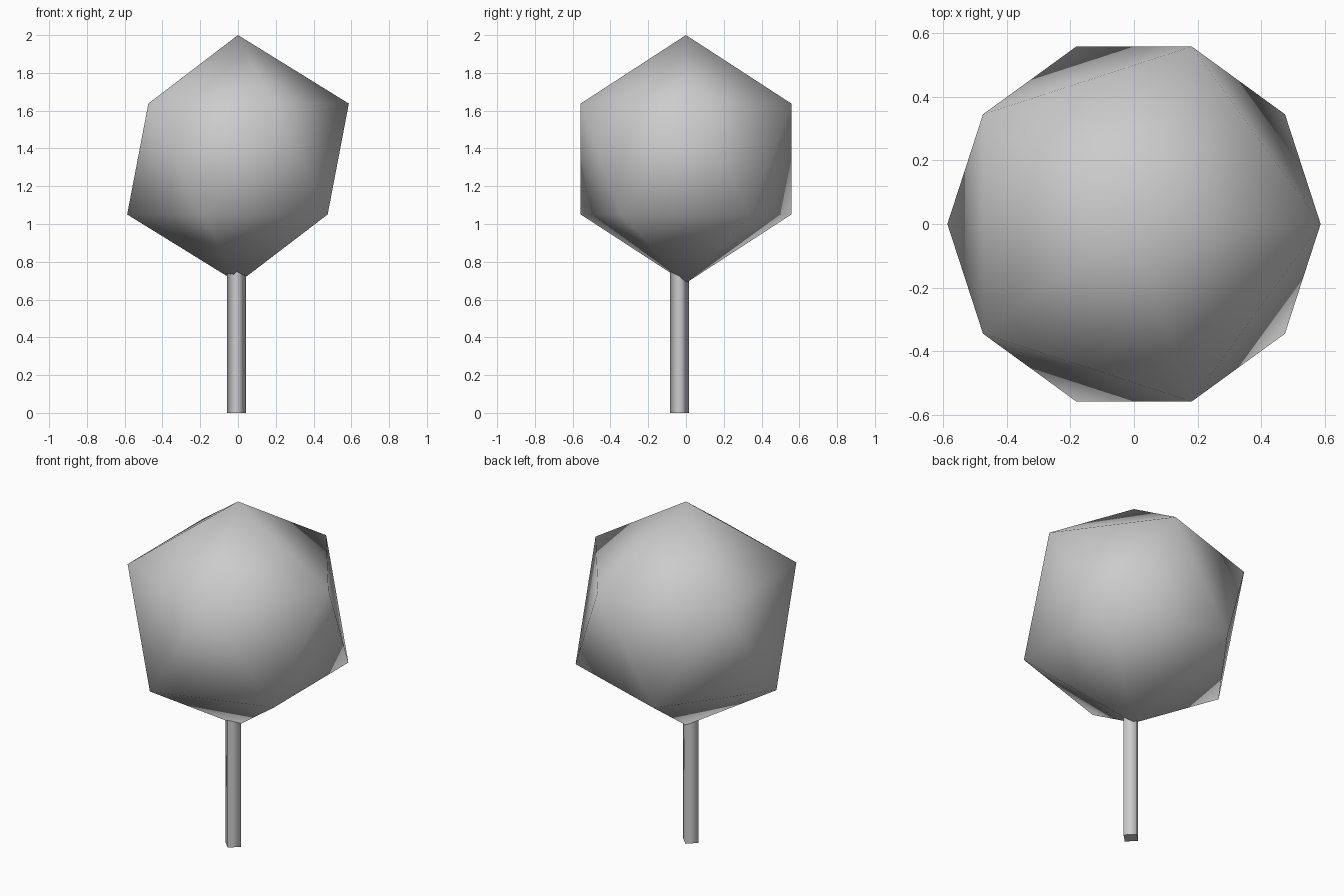
import bpy

if "Cube" in bpy.data.objects:
    bpy.data.objects.remove(bpy.data.objects["Cube"])

# Crown: smooth-shaded icosahedron, poles on the vertical axis
R = 0.656
bpy.ops.mesh.primitive_ico_sphere_add(subdivisions=1, radius=R, location=(0, 0, 2 - R))
crown = bpy.context.object
crown.name = "crown"
for p in crown.data.polygons:
    p.use_smooth = True

# Trunk: four-sided post with corners on the x and y axes, slightly off centre
HEIGHT = 0.8
bpy.ops.mesh.primitive_cylinder_add(vertices=4, radius=0.05, depth=HEIGHT,
                                    location=(-0.007, -0.035, HEIGHT / 2))
trunk = bpy.context.object
trunk.name = "trunk"
for p in trunk.data.polygons:
    p.use_smooth = abs(p.normal.z) < 0.5   # flat caps, smooth sides
